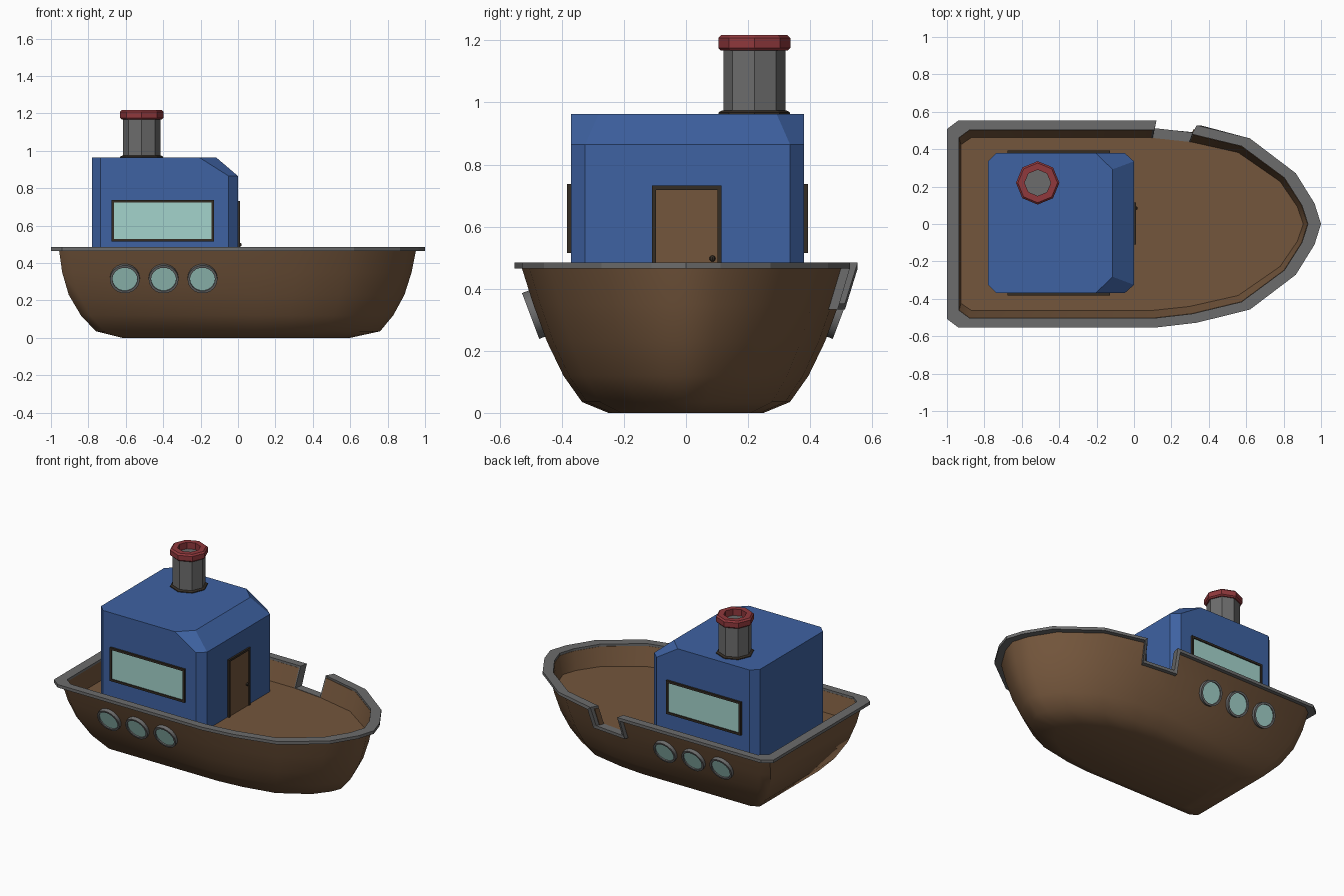
import bpy, bmesh, math
from mathutils import Matrix, Vector

if "Cube" in bpy.data.objects:
    bpy.data.objects.remove(bpy.data.objects["Cube"])


def material(name, r, g, b):
    lin = [((c / 255 + 0.055) / 1.055) ** 2.4 for c in (r, g, b)]
    m = bpy.data.materials.new(name)
    m.diffuse_color = (*lin, 1)
    m.use_nodes = True
    m.node_tree.nodes["Principled BSDF"].inputs["Base Color"].default_value = m.diffuse_color
    return m


WOOD = material("brown_wood", 116, 86, 60)
BLUE = material("blue_paint", 62, 98, 162)
GREY = material("grey_metal", 108, 108, 108)
DARK = material("dark_trim", 52, 44, 36)
RED = material("red_paint", 144, 56, 60)
GLASS = material("teal_glass", 164, 212, 204)


def finish(name, bm, mat, smooth=None):
    bmesh.ops.recalc_face_normals(bm, faces=bm.faces)
    me = bpy.data.meshes.new(name)
    bm.to_mesh(me)
    bm.free()
    me.materials.append(mat)
    ob = bpy.data.objects.new(name, me)
    bpy.context.collection.objects.link(ob)
    if smooth:
        bpy.ops.object.select_all(action='DESELECT')
        ob.select_set(True)
        bpy.context.view_layer.objects.active = ob
        bpy.ops.object.shade_smooth_by_angle(angle=math.radians(smooth))
    return ob


def bridge(bm, a, b, skip=()):
    n = len(a)
    for i in range(n):
        if i not in skip:
            j = (i + 1) % n
            bm.faces.new((a[i], a[j], b[j], b[i]))


def boxes(name, spans, mat):
    """One object from (low corner, high corner) boxes."""
    bm = bmesh.new()
    for lo, hi in spans:
        lo, hi = Vector(lo), Vector(hi)
        m = Matrix.Translation((lo + hi) / 2) @ Matrix.Diagonal((*(hi - lo), 1))
        bmesh.ops.create_cube(bm, size=1, matrix=m)
    return finish(name, bm, mat)


def lathe(name, profile, n, mat, matrix, closed=False, smooth=None):
    """Revolve (radius, height) points; cap the ends unless the profile is a loop."""
    bm = bmesh.new()
    rings = [[bm.verts.new(matrix @ Vector((r * math.cos(math.tau * k / n),
                                            r * math.sin(math.tau * k / n), z)))
              for k in range(n)] for r, z in profile]
    for a, b in zip(rings, rings[1:]):
        bridge(bm, a, b)
    if closed:
        bridge(bm, rings[-1], rings[0])
    else:
        bm.faces.new(rings[0])
        bm.faces.new(rings[-1])
    return finish(name, bm, mat, smooth)


# Plan outline shared by hull, inner wall and rail (left half mirrored)
half = [(-1, .505), (-.94, .55), (.12, .55), (.335, .525), (.62, .455), (.865, .27), (.965, .11)]
outline = half + [(1, 0)] + [(x, -y) for x, y in reversed(half)]
GATE = 2                      # outline segment with the boarding gap
DECK, TOP = .35, .47


def fit(i, z, x0, x1, yh):
    x, y = outline[i]
    return Vector((x0 + (x + 1) / 2 * (x1 - x0), y / .55 * yh, z))


# Hull with inner wall, deck and boarding gap
bm = bmesh.new()
N = range(len(outline))
outer = [[bm.verts.new(fit(i, *lv)) for i in N] for lv in (
    (0, -.62, .60, .25), (.035, -.76, .76, .335), (.12, -.84, .83, .395),
    (.23, -.905, .89, .448), (DECK, -.94, .928, .492), (TOP, -.957, .952, .53))]
inner = [[bm.verts.new(fit(i, *lv)) for i in N] for lv in (
    (DECK, -.925, .905, .462), (TOP, -.935, .928, .502))]
bm.faces.new(outer[0])
bm.faces.new(inner[0])
for k in range(5):
    bridge(bm, outer[k], outer[k + 1], (GATE,) if k == 4 else ())
bridge(bm, inner[0], inner[1], (GATE,))
bridge(bm, outer[5], inner[1], (GATE,))
bridge(bm, outer[4], inner[0], [i for i in N if i != GATE])
for i in (GATE, GATE + 1):
    bm.faces.new((outer[4][i], outer[5][i], inner[1][i], inner[0][i]))
finish("hull", bm, WOOD, 50)

# Rail: follows the outline and dips down around the boarding gap
HIGH = ((.485, -1, 1, .553), (.485, -.935, .93, .503))
LOW = ((DECK + .003, -.97, .962, .512), (DECK + .003, -.925, .905, .46))
path = []
for i in N:
    side = {GATE: -1, GATE + 1: 1}.get(i, 0)
    steps = [HIGH, LOW] if i == GATE else [LOW, HIGH] if i == GATE + 1 else [HIGH]
    path += [(i, s, side) for s in steps]
bm = bmesh.new()
rows = [[], [], [], []]
for i, (out, inn), side in path:
    drop = Vector((side * .02, 0, -.02))
    o, n = fit(i, *out), fit(i, *inn)
    for row, p in zip(rows, (o, n, n + drop, o + drop)):
        row.append(bm.verts.new(p))
for k in range(4):
    bridge(bm, rows[k], rows[(k + 1) % 4])
finish("rail", bm, GREY)

# Cabin: chamfered corners, sloped front brow
Y0, Y1 = -.37, .38


def octagon(z, xf, cx, cy):
    """Ring with front at xf and front corner cuts cx, cy(inset)."""
    b = .045
    return [(-.78, Y0 + b, z), (-.78 + b, Y0, z), (cx, Y0, z), (xf, Y0 + cy, z),
            (xf, Y1 - cy, z), (cx, Y1, z), (-.78 + b, Y1, z), (-.78, Y1 - b, z)]


bm = bmesh.new()
rings = [[bm.verts.new(p) for p in octagon(*a)] for a in (
    (DECK - .01, 0, -.05, .045), (.865, 0, -.05, .045), (.963, -.115, -.205, .088))]
bridge(bm, rings[0], rings[1])
bridge(bm, rings[1], rings[2])
bm.faces.new(rings[0])
bm.faces.new(rings[2])
finish("cabin", bm, BLUE)

# Side windows and portholes, both sides
for s, wall, tag in ((-1, Y0, "right"), (1, Y1, "left")):
    ya, yb = sorted((wall - s * .005, wall + s * .013))
    x0, x1, z0, z1, w = -.677, -.127, .515, .737, .014
    boxes("window_frame_" + tag, [
        ((x0, ya, z0), (x1, yb, z0 + w)), ((x0, ya, z1 - w), (x1, yb, z1)),
        ((x0, ya, z0 + w), (x0 + w, yb, z1 - w)), ((x1 - w, ya, z0 + w), (x1, yb, z1 - w))], DARK)
    ga, gb = sorted((wall - s * .002, wall + s * .006))
    boxes("window_glass_" + tag, [((x0 + w, ga, z0 + w), (x1 - w, gb, z1 - w))], GLASS)
    axis = Vector((0, s * math.cos(.36), -math.sin(.36)))
    for k, x in enumerate((-.605, -.398, -.19)):
        m = Matrix.Translation((x, s * .48, .32)) @ axis.to_track_quat('Z', 'Y').to_matrix().to_4x4()
        lathe(f"porthole_ring_{tag}_{k}", [(.067, -.015), (.08, -.015), (.08, .022), (.067, .022)],
              18, GREY, m, closed=True, smooth=30)
        lathe(f"porthole_glass_{tag}_{k}", [(.068, -.01), (.068, .014)], 18, GLASS, m)

# Door with frame and knob
d0, d1, dt, w = -.11, .115, .732, .014
boxes("door_frame", [((-.005, d0, DECK), (.012, d0 + w, dt)), ((-.005, d1 - w, DECK), (.012, d1, dt)),
                     ((-.005, d0 + w, dt - w), (.012, d1 - w, dt))], DARK)
boxes("door", [((-.003, d0 + w, DECK), (.005, d1 - w, dt - w))], WOOD)
bm = bmesh.new()
bmesh.ops.create_uvsphere(bm, u_segments=8, v_segments=6, radius=.01,
                          matrix=Matrix.Translation((.01, .085, .497)))
finish("door_knob", bm, DARK)

# Chimney: base flange, stack, red cap with open top
m = Matrix.Translation((-.515, .22, 0))
lathe("chimney_base", [(.115, .955), (.115, .968), (.105, .974)], 8, DARK, m)
lathe("chimney_stack", [(.1, .96), (.1, 1.175)], 8, GREY, m)
lathe("chimney_cap", [(.07, 1.168), (.108, 1.168), (.116, 1.176), (.116, 1.208), (.106, 1.218),
                      (.07, 1.218)], 8, RED, m, closed=True)
